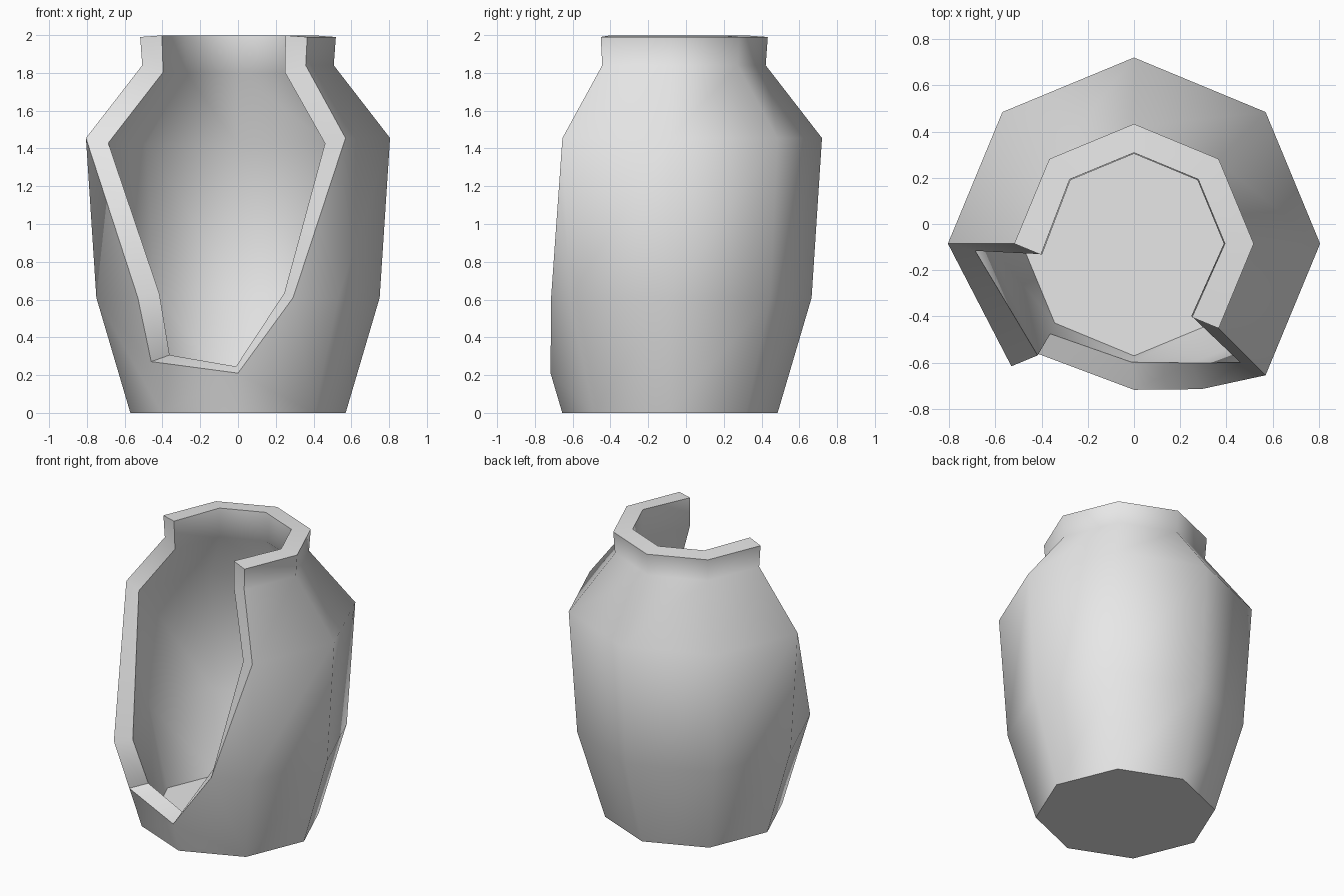
import bpy, bmesh, math

cube = bpy.data.objects.get("Cube")
if cube:
    bpy.data.objects.remove(cube, do_unlink=True)

SIDES = 8
AXIS_Y = -0.085
WALL = 0.125
# radius and height of each ring, from base to rim
PROFILE = [(0.57, 0.0), (0.75, 0.61), (0.805, 1.455), (0.507, 1.84), (0.518, 1.99)]

clay = bpy.data.materials.new("grey_clay")
clay.use_nodes = True
clay.diffuse_color = (0.8, 0.8, 0.8, 1)
clay.node_tree.nodes["Principled BSDF"].inputs["Base Color"].default_value = (0.8, 0.8, 0.8, 1)

bm = bmesh.new()


def ring_vert(radius, z, i):
    a = 2 * math.pi * i / SIDES
    return bm.verts.new((radius * math.cos(a), AXIS_Y + radius * math.sin(a), z))


def on_edge(a, b, t):
    return bm.verts.new(a.co.lerp(b.co, t))


rings = [[ring_vert(r, z, i) for i in range(SIDES)] for r, z in PROFILE]
base, belly, shoulder = rings[:3]

# Whole panels, from the front left corner round the back to the right side
for low, high in zip(rings, rings[1:]):
    for i in (7, 0, 1, 2, 3):
        j = (i + 1) % SIDES
        bm.faces.new((low[i], low[j], high[j], high[i]))

# Flat base
bm.faces.new(list(reversed(base)))

# Broken panels around the hole in the front
chip_right = on_edge(base[5], belly[5], 0.445)
chip_front = on_edge(base[6], belly[6], 0.345)
chip_left = on_edge(belly[6], belly[7], 0.55)
bm.faces.new((base[4], base[5], chip_right, belly[5], belly[4]))
bm.faces.new((base[5], base[6], chip_front, chip_right))
bm.faces.new((base[6], base[7], belly[7], chip_left, chip_front))
bm.faces.new((belly[4], belly[5], shoulder[4]))
bm.faces.new((chip_left, belly[7], shoulder[7]))

# Ring corners lost with the missing piece
bmesh.ops.delete(bm, geom=[v for v in bm.verts if not v.link_faces], context='VERTS')

mesh = bpy.data.meshes.new("broken_pot")
bm.to_mesh(mesh)
bm.free()
mesh.materials.append(clay)
pot = bpy.data.objects.new("broken_pot", mesh)
bpy.context.collection.objects.link(pot)

# Wall thickness, grown inwards
bpy.ops.object.select_all(action='DESELECT')
pot.select_set(True)
bpy.context.view_layer.objects.active = pot
wall = pot.modifiers.new("wall", 'SOLIDIFY')
wall.thickness = WALL
wall.offset = -1
bpy.ops.object.modifier_apply(modifier=wall.name)
bpy.ops.object.shade_smooth_by_angle(angle=math.radians(60))
